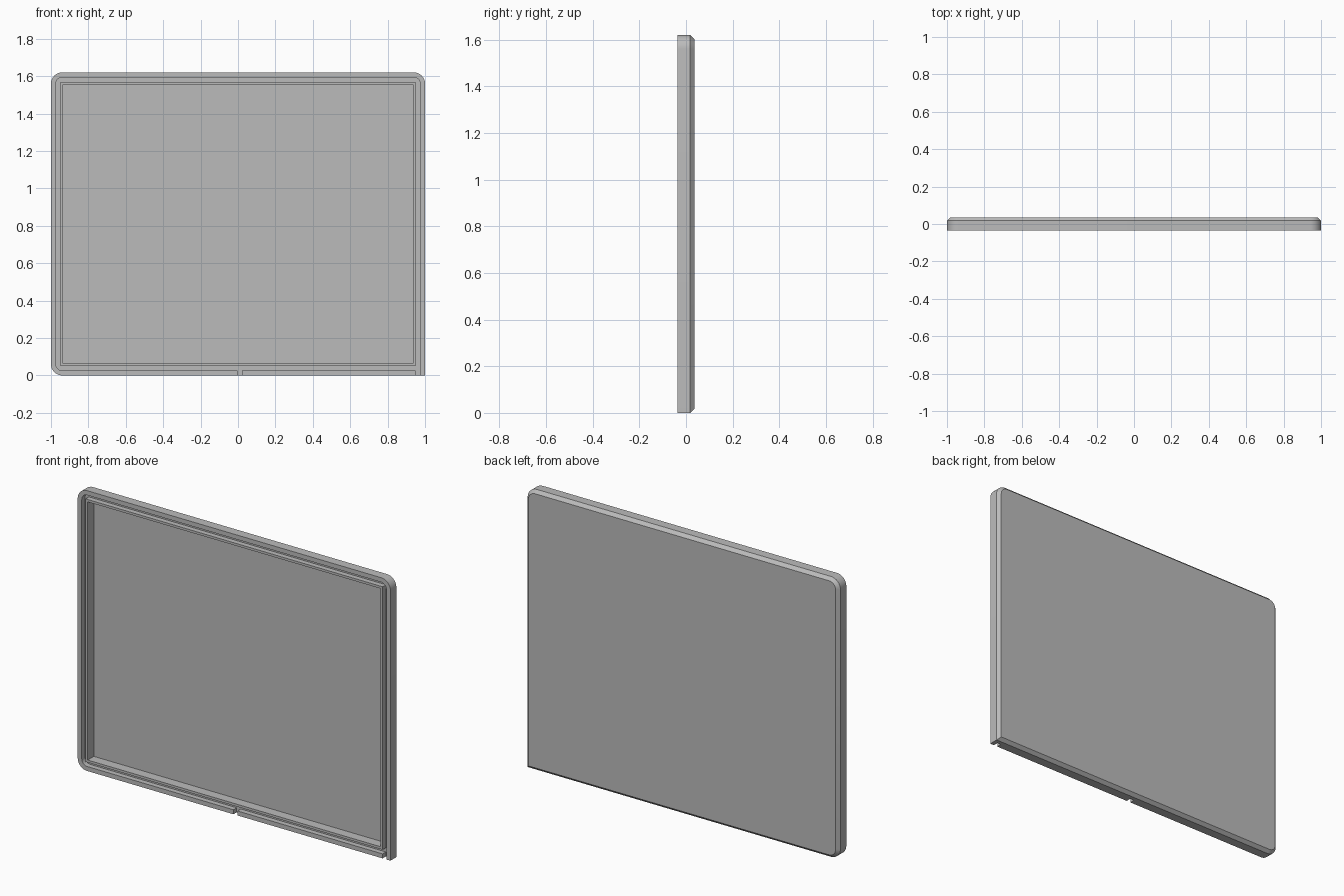
import bpy, bmesh, math

cube = bpy.data.objects.get("Cube")
if cube:
    bpy.data.objects.remove(cube, do_unlink=True)

W, H = 1.0, 1.62             # half width, height
FRONT, BACK = -0.036, 0.036
CHAMFER = 0.018
RIM, LIP_OUT, LIP_IN = 0.026, 0.05, 0.064   # insets of the nested outlines
GROOVE_Y, FLOOR_Y = -0.006, 0.02
RADIUS = 0.06

grey = bpy.data.materials.new("plain grey")
grey.use_nodes = True
grey.diffuse_color = (0.5, 0.5, 0.5, 1)
grey.node_tree.nodes["Principled BSDF"].inputs["Base Color"].default_value = (0.5, 0.5, 0.5, 1)


def outline(inset, radius, y):
    """Panel outline with three rounded corners; the lower left one stays square."""
    x, low, high = W - inset, inset, H - inset
    points = [(x, y, low)]
    for sx, cz, start in ((1, high - radius, 0), (-1, high - radius, 90), (-1, low + radius, 180)):
        steps = 8 if radius > 0 else 0
        for i in range(steps + 1):
            a = math.radians(start + 90 * i / max(steps, 1))
            points.append((sx * (x - radius) + radius * math.cos(a), y, cz + radius * math.sin(a)))
    return points


def loft(name, loops):
    """Solid through matching outlines, capped at both ends."""
    bm = bmesh.new()
    rings = [[bm.verts.new(p) for p in loop] for loop in loops]
    n = len(rings[0])
    for a, b in zip(rings, rings[1:]):
        for i in range(n):
            j = (i + 1) % n
            bm.faces.new((a[i], a[j], b[j], b[i]))
    bm.faces.new(rings[0])
    bm.faces.new(rings[-1][::-1])
    bmesh.ops.recalc_face_normals(bm, faces=bm.faces)
    mesh = bpy.data.meshes.new(name)
    bm.to_mesh(mesh)
    bm.free()
    mesh.materials.append(grey)
    obj = bpy.data.objects.new(name, mesh)
    bpy.context.collection.objects.link(obj)
    return obj


def box(name, x0, x1, y0, y1, z0, z1):
    return loft(name, [[(x0, y, z0), (x1, y, z0), (x1, y, z1), (x0, y, z1)] for y in (y0, y1)])


def activate(obj):
    bpy.ops.object.select_all(action='DESELECT')
    obj.select_set(True)
    bpy.context.view_layer.objects.active = obj


def cut(obj, cutter):
    activate(obj)
    cutter.hide_render = True
    mod = obj.modifiers.new("cut", 'BOOLEAN')
    mod.operation, mod.solver, mod.object = 'DIFFERENCE', 'EXACT', cutter
    bpy.ops.object.modifier_apply(modifier=mod.name)


# Outer shell with a bevelled back edge
shell = loft("shell", [
    outline(0, RADIUS, FRONT),
    outline(0, RADIUS, BACK - CHAMFER),
    outline(CHAMFER, RADIUS - CHAMFER, BACK),
])

# Inner lip between the groove and the recessed panel
lip = box("inner_lip", LIP_OUT - W, W - LIP_OUT, FRONT, GROOVE_Y + 0.002, LIP_OUT, H - LIP_OUT)

# Groove, recess and the two outlets through the bottom rim
groove = loft("groove_cutter", [outline(RIM, RADIUS - RIM, y) for y in (-0.1, GROOVE_Y)])
recess = box("recess_cutter", LIP_IN - W, W - LIP_IN, -0.1, FLOOR_Y, LIP_IN, H - LIP_IN)
corner_outlet = box("corner_outlet_cutter", W - LIP_OUT, W - RIM, -0.1, GROOVE_Y, -0.1, 0.04)
middle_outlet = box("middle_outlet_cutter", -0.004, 0.022, -0.1, GROOVE_Y, -0.1, 0.04)

cutters = (groove, recess, corner_outlet, middle_outlet)
for cutter in cutters:
    cut(shell, cutter)
cut(lip, recess)
for cutter in cutters:
    bpy.data.objects.remove(cutter, do_unlink=True)

# Smooth the rounded corners, keep the other edges crisp
for obj in (shell, lip):
    activate(obj)
    bpy.ops.object.shade_smooth_by_angle(angle=math.radians(25))
